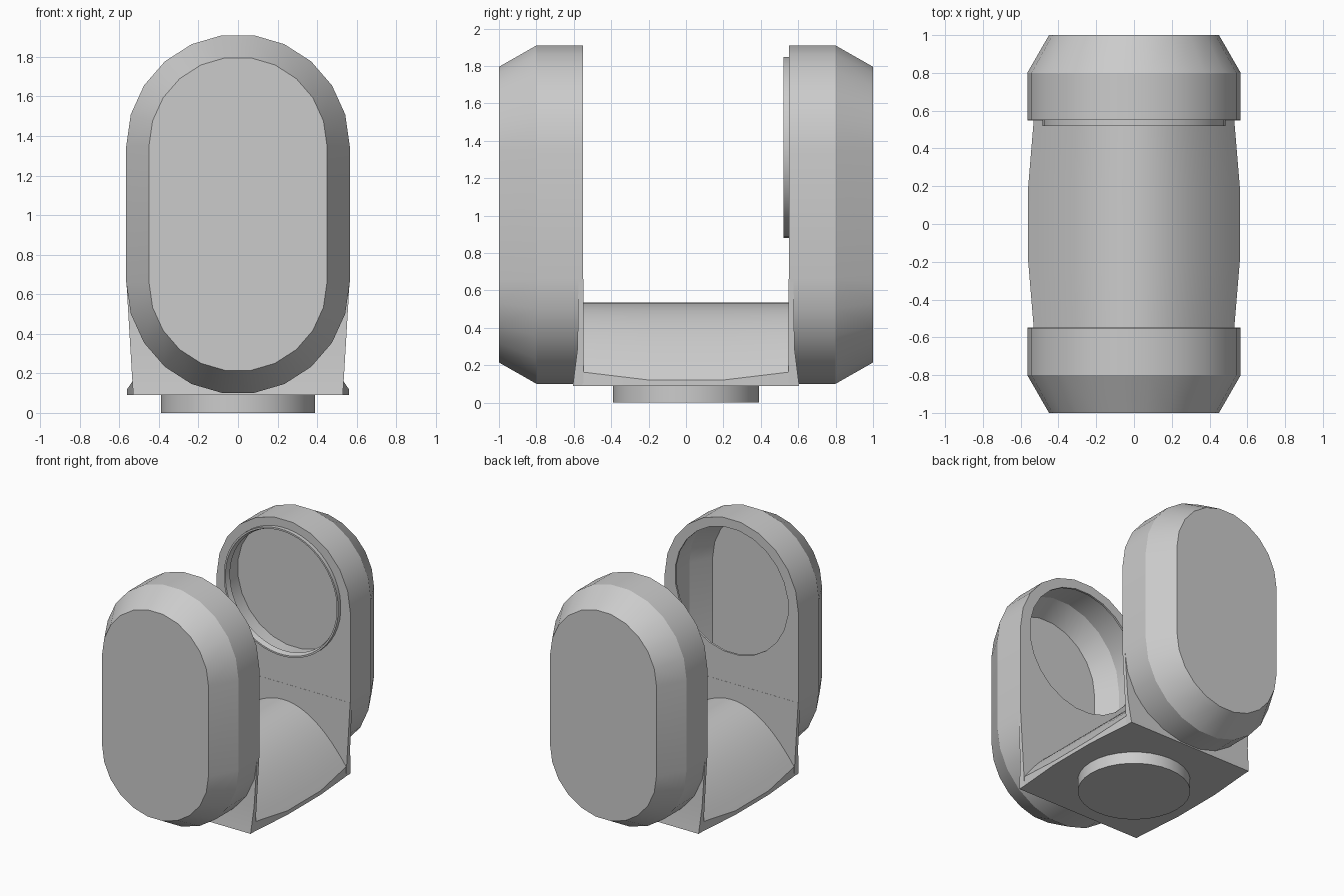
import bpy
import bmesh
from math import sin, cos, pi, radians

cube = bpy.data.objects.get("Cube")
if cube:
    bpy.data.objects.remove(cube, do_unlink=True)

grey = bpy.data.materials.new("light grey")
grey.use_nodes = True
grey.diffuse_color = (0.6, 0.6, 0.6, 1)
grey.node_tree.nodes["Principled BSDF"].inputs["Base Color"].default_value = (0.6, 0.6, 0.6, 1)

LOW, HIGH = 0.66, 1.35      # centres of the two round ends of a pod
LENS_Z = 1.365              # centre of the round opening
STEPS = 12                  # points on each round end


def loft(name, loops, closed=False):
    """Skin equal-length loops; cap the ends, or join last to first."""
    bm = bmesh.new()
    rows = [[bm.verts.new(p) for p in loop] for loop in loops]
    n = len(rows[0])
    pairs = list(zip(rows, rows[1:]))
    if closed:
        pairs.append((rows[-1], rows[0]))
    else:
        bm.faces.new(rows[0])
        bm.faces.new(rows[-1])
    for a, b in pairs:
        for i in range(n):
            j = (i + 1) % n
            bm.faces.new((a[i], a[j], b[j], b[i]))
    bmesh.ops.recalc_face_normals(bm, faces=bm.faces)
    mesh = bpy.data.meshes.new(name)
    bm.to_mesh(mesh)
    bm.free()
    mesh.materials.append(grey)
    obj = bpy.data.objects.new(name, mesh)
    bpy.context.collection.objects.link(obj)
    bpy.ops.object.select_all(action='DESELECT')
    obj.select_set(True)
    bpy.context.view_layer.objects.active = obj
    bpy.ops.object.shade_smooth_by_angle(angle=radians(22))
    return obj


def capsule(r, y):
    pts = []
    for start, z in ((0, HIGH), (pi, LOW)):
        for i in range(STEPS):
            a = start + pi * i / (STEPS - 1)
            pts.append((r * cos(a), y, z + r * sin(a)))
    return pts


def circle(r, y, n=2 * STEPS):
    angles = [2 * pi * (i + 0.5) / n for i in range(n)]
    return [(r * cos(a), y, LENS_Z + r * sin(a)) for a in angles]


# Pods: chamfered capsule shells with a round opening on the inner face
def pod(name, s, cavity):
    shell = [capsule(0.45, s), capsule(0.565, s * 0.8),
             capsule(0.565, s * 0.55), circle(0.48, s * 0.55)]
    return loft(name, shell + cavity)


pod("front_pod", -1, [circle(0.48, -0.565), capsule(0.525, -0.566),
                      capsule(0.525, -0.79), capsule(0.44, -0.95)])
pod("back_pod", 1, [circle(0.48, 0.68)])

# Thin rim around the back pod's opening
N = 48
loft("opening_rim", [circle(0.485, 0.56, N), circle(0.485, 0.52, N),
                     circle(0.472, 0.52, N), circle(0.46, 0.56, N)], closed=True)


# Arched saddle body with bulging sides
def arch(y, w):
    xs = [w * (1 - 2 * i / 24) for i in range(25)]
    return [(-w, y, 0.09), (w, y, 0.09)] + [(x, y, 0.535 - 1.32 * x * x) for x in xs]


loft("saddle_body", [arch(-0.56, 0.53), arch(-0.2, 0.56), arch(0.2, 0.56), arch(0.56, 0.53)])

# Tapered webs joining the body to the pods
for name, s in (("front_web", -1), ("back_web", 1)):
    loops = []
    for z, w, outer in ((0.09, 0.53, 0.605), (0.29, 0.542, 0.58), (0.66, 0.564, 0.575)):
        loops.append([(-w, s * 0.549, z), (w, s * 0.549, z),
                      (w, s * outer, z), (-w, s * outer, z)])
    loft(name, loops)

# Round foot under the body
foot = []
for z in (0, 0.1):
    foot.append([(0.39 * cos(2 * pi * i / 32), 0.39 * sin(2 * pi * i / 32), z) for i in range(32)])
loft("round_foot", foot)
